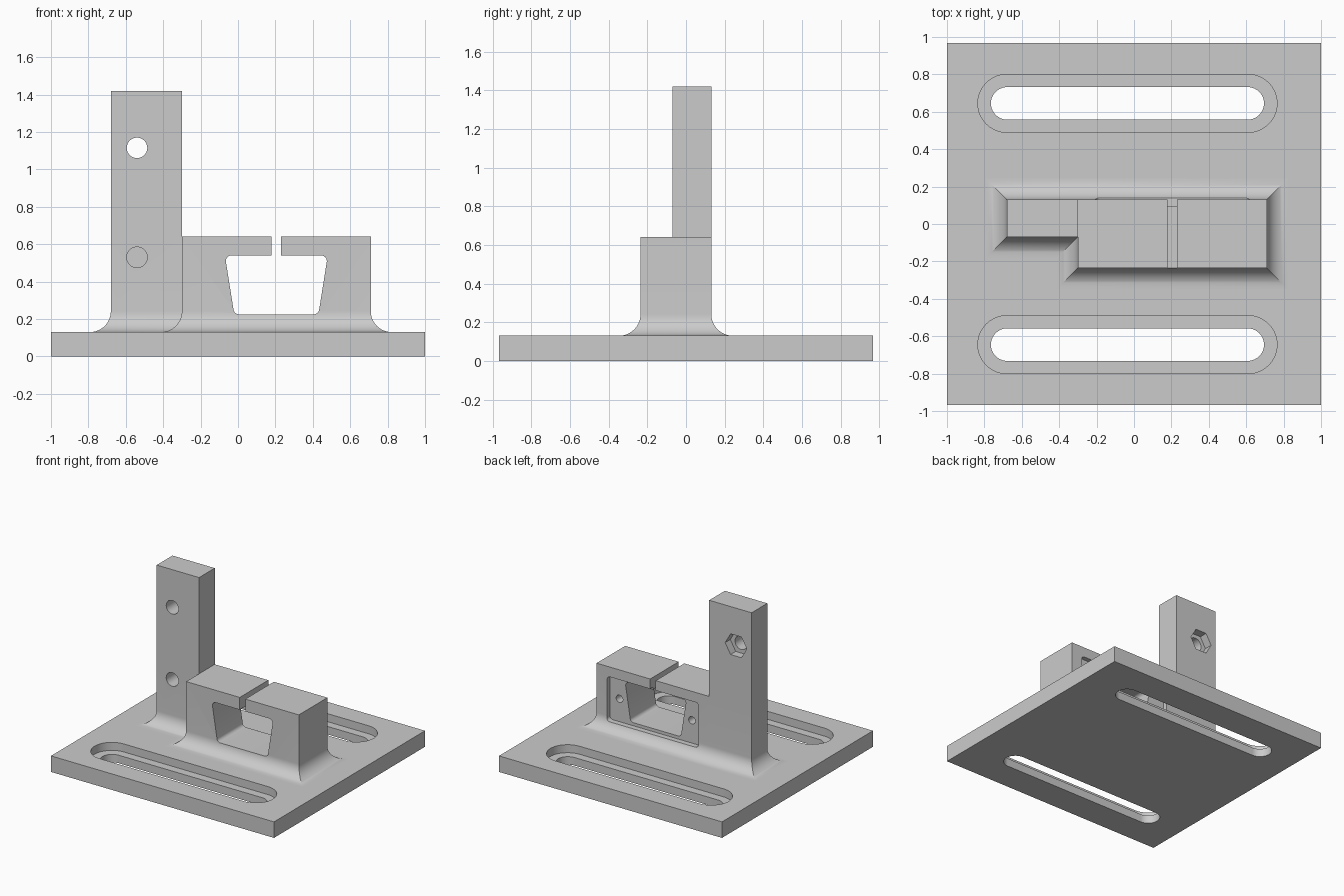
import bpy, bmesh, math
from mathutils import Vector

if "Cube" in bpy.data.objects:
    bpy.data.objects.remove(bpy.data.objects["Cube"])

grey = bpy.data.materials.new("plain grey")
grey.use_nodes = True
grey.diffuse_color = (0.6, 0.6, 0.6, 1)
grey.node_tree.nodes["Principled BSDF"].inputs["Base Color"].default_value = grey.diffuse_color


def make_object(name, bm):
    bmesh.ops.remove_doubles(bm, verts=bm.verts, dist=1e-5)
    bmesh.ops.recalc_face_normals(bm, faces=bm.faces)
    mesh = bpy.data.meshes.new(name)
    bm.to_mesh(mesh)
    bm.free()
    mesh.materials.append(grey)
    obj = bpy.data.objects.new(name, mesh)
    bpy.context.collection.objects.link(obj)
    return obj


def bridge(bm, lower, upper):
    for i in range(len(lower)):
        j = (i + 1) % len(lower)
        bm.faces.new((lower[i], lower[j], upper[j], upper[i]))


def prism(name, outline, axis, lo, hi):
    """Extrude a 2D outline along y or z."""
    bm = bmesh.new()
    place = (lambda p, t: (p[0], t, p[1])) if axis == "y" else (lambda p, t: (p[0], p[1], t))
    rings = [[bm.verts.new(place(p, t)) for p in outline] for t in (lo, hi)]
    bridge(bm, *rings)
    for ring in rings:
        bm.faces.new(ring)
    return make_object(name, bm)


def box(x0, x1, y0, y1):
    return [(x0, y0), (x1, y0), (x1, y1), (x0, y1)]


def ngon(x, y, r, n):
    return [(x + r * math.cos(math.tau * i / n), y + r * math.sin(math.tau * i / n)) for i in range(n)]


def rounded(points, r, steps=8):
    """Round every corner of a convex outline."""
    out = []
    pts = [Vector(p) for p in points]
    for i, p in enumerate(pts):
        d1 = (pts[i - 1] - p).normalized()
        d2 = (pts[(i + 1) % len(pts)] - p).normalized()
        half = d1.angle(d2) / 2
        centre = p + (d1 + d2).normalized() * r / math.sin(half)
        a = p + d1 * r / math.tan(half) - centre
        b = p + d2 * r / math.tan(half) - centre
        for k in range(steps + 1):
            q = centre + a.lerp(b, k / steps).normalized() * r
            if not out or (q - out[-1]).length > 1e-4:
                out.append(q)
    if (out[0] - out[-1]).length < 1e-4:
        out.pop()
    return out


def cut(obj, cutter):
    cutter.hide_render = True
    mod = obj.modifiers.new("cut", "BOOLEAN")
    mod.operation, mod.solver, mod.object = "DIFFERENCE", "EXACT", cutter
    bpy.context.view_layer.objects.active = obj
    bpy.ops.object.modifier_apply(modifier=mod.name)
    bpy.data.objects.remove(cutter)


def smooth(obj):
    bpy.ops.object.select_all(action="DESELECT")
    obj.select_set(True)
    bpy.context.view_layer.objects.active = obj
    bpy.ops.object.shade_smooth_by_angle(angle=math.radians(25))


# Base plate with two stepped adjustment slots
PLATE = 0.13
base = prism("base_plate", box(-1, 1, -0.967, 0.967), "z", 0, PLATE)
for y in (-0.645, 0.645):
    for half_length, w, floor in ((0.8, 0.155, 0.065), (0.73, 0.087, -0.1)):
        slot = rounded(box(-0.035 - half_length, -0.035 + half_length, y - w, y + w), w - 1e-5, 12)
        cut(base, prism("slot_cutter", slot, "z", floor, 0.3))
smooth(base)

# Pillar and clamp block on a shared flared foot with mitred corners
FLARE, STEPS = 0.112, 16
footprint = [(-0.68, 0.131, -1, 1), (-0.68, -0.07, -1, -1), (-0.3, -0.07, -1, -1), (-0.3, -0.235, -1, -1),
             (0.71, -0.235, 1, -1), (0.71, 0.131, 1, 1), (-0.3, 0.131, 0, 1)]
levels = [(PLATE - 0.02, FLARE)]
for k in range(STEPS + 1):
    a = math.pi / 2 * k / STEPS
    levels.append((PLATE + FLARE * (1 - math.cos(a)), FLARE * (1 - math.sin(a))))
levels.append((0.64, 0))
bm = bmesh.new()
rings = [[bm.verts.new((x + sx * d, y + sy * d, z)) for x, y, sx, sy in footprint] for z, d in levels]
for lower, upper in zip(rings, rings[1:]):
    bridge(bm, lower, upper)
bm.faces.new(rings[0])
top = rings[-1]
bm.faces.new(top[2:])
pillar = [top[0], top[1], top[2], top[6]]
pillar_top = [bm.verts.new((v.co.x, v.co.y, 1.42)) for v in pillar]
bridge(bm, pillar, pillar_top)
bm.faces.new(pillar_top)
mount = make_object("pillar_and_clamp_block", bm)

# Tapered window, slit in the top and shallow rear pocket with two screw holes
MID = 0.205
window = [(MID - 0.225, 0.225), (MID + 0.225, 0.225), (MID + 0.275, 0.54), (MID - 0.275, 0.54)]
cut(mount, prism("window_cutter", rounded(window, 0.03), "y", -0.6, 0.6))
cut(mount, prism("slit_cutter", box(MID - 0.025, MID + 0.025, 0.5, 0.8), "y", -0.6, 0.6))
cut(mount, prism("pocket_cutter", rounded(box(MID - 0.41, MID + 0.41, 0.2, 0.56), 0.025), "y", 0.095, 0.6))
for side in (-1, 1):
    cut(mount, prism("screw_cutter", ngon(MID + side * 0.325, 0.385, 0.03, 24), "y", -0.05, 0.2))

# Pillar bolt holes: upper one goes through to a hexagonal nut pocket
HOLE_X = -0.54
cut(mount, prism("bolt_cutter", ngon(HOLE_X, 1.115, 0.055, 32), "y", -0.4, 0.4))
cut(mount, prism("nut_cutter", ngon(HOLE_X, 1.115, 0.097, 6), "y", 0.065, 0.4))
cut(mount, prism("blind_cutter", ngon(HOLE_X, 0.53, 0.055, 32), "y", -0.4, 0.06))
smooth(mount)
